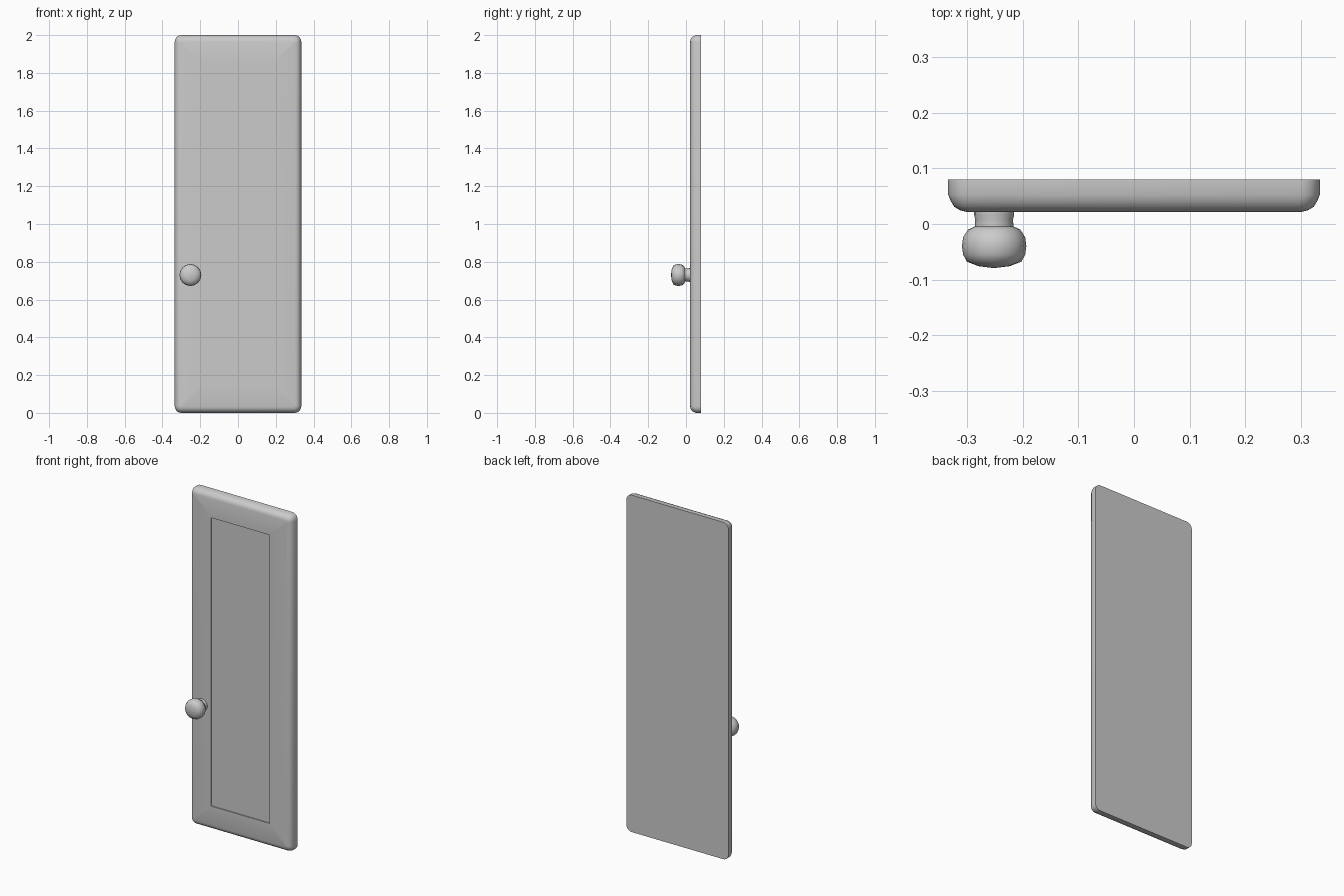
import bpy, bmesh, math

cube = bpy.data.objects.get("Cube")
if cube:
    bpy.data.objects.remove(cube, do_unlink=True)

grey = bpy.data.materials.new("plain grey")
grey.use_nodes = True
colour = (0.6, 0.6, 0.6, 1)
grey.diffuse_color = colour
grey.node_tree.nodes["Principled BSDF"].inputs["Base Color"].default_value = colour


def loft(name, rings, angle):
    """Skin a list of equal-length point rings and cap both ends."""
    bm = bmesh.new()
    loops = [[bm.verts.new(p) for p in ring] for ring in rings]
    n = len(loops[0])
    for a, b in zip(loops, loops[1:]):
        for i in range(n):
            j = (i + 1) % n
            bm.faces.new((a[i], a[j], b[j], b[i]))
    bm.faces.new(loops[0])
    bm.faces.new(loops[-1])
    bmesh.ops.recalc_face_normals(bm, faces=bm.faces)
    mesh = bpy.data.meshes.new(name)
    bm.to_mesh(mesh)
    bm.free()
    mesh.materials.append(grey)
    obj = bpy.data.objects.new(name, mesh)
    bpy.context.collection.objects.link(obj)
    bpy.ops.object.select_all(action='DESELECT')
    obj.select_set(True)
    bpy.context.view_layer.objects.active = obj
    bpy.ops.object.shade_smooth_by_angle(angle=math.radians(angle))
    return obj


def rounded_rect(half_w, half_h, y, radius, steps=5):
    """Rounded rectangle facing the front, centred on the door."""
    ring = []
    for q, (sx, sz) in enumerate([(1, 1), (-1, 1), (-1, -1), (1, -1)]):
        for s in range(steps + 1):
            a = math.pi / 2 * (q + s / steps)
            ring.append((sx * (half_w - radius) + radius * math.cos(a), y,
                         1 + sz * (half_h - radius) + radius * math.sin(a)))
    return ring


def circle(r, y, sides=16):
    return [(-0.252 + r * math.cos(2 * math.pi * i / sides), y,
             0.73 + r * math.sin(2 * math.pi * i / sides)) for i in range(sides)]


# Door: flat back, rounded front rim, shallow sunken panel
W, H = 0.335, 1.0
rim = [(0, 0.08), (0, 0.053), (0.005, 0.041), (0.011, 0.031),
       (0.021, 0.025), (0.033, 0.022)]
rings = [rounded_rect(W - inset, H - inset, y, 0.035 - inset * 0.7) for inset, y in rim]
rings += [rounded_rect(0.193, 0.856, y, 0.003) for y in (0.022, 0.028)]
loft("cabinet_door", rings, 35)

# Knob: short waisted stem and a flattened round grip
stem = [(0.036, 0.024), (0.036, 0.016), (0.034, 0.008), (0.035, -0.006)]
loft("knob_stem", [circle(r, y) for r, y in stem], 40)
grip = [(0.034, -0.004), (0.047, -0.010), (0.056, -0.024), (0.058, -0.040),
        (0.056, -0.055), (0.049, -0.068), (0.028, -0.076), (0.004, -0.079)]
loft("knob_grip", [circle(r, y) for r, y in grip], 60)
